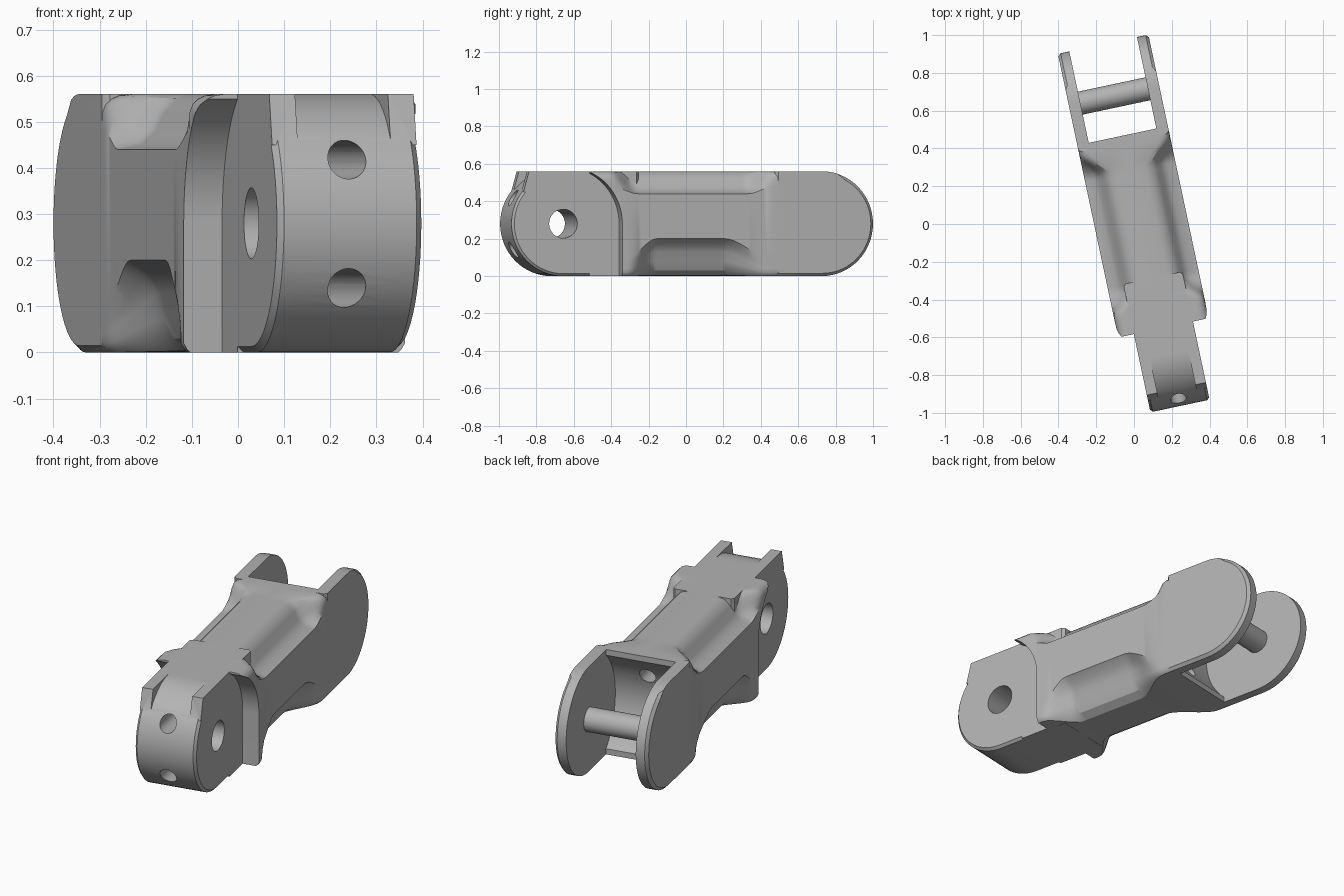
import bpy, bmesh, math
from mathutils import Matrix, Vector

if "Cube" in bpy.data.objects:
    bpy.data.objects.remove(bpy.data.objects["Cube"])

MID, R = 0.28, 0.28             # axis height and end radius
FRONT, BACK = -0.713, 0.685     # hinge axes along the length
HALF, TONGUE, GAP = 0.245, 0.16, 0.183

grey = bpy.data.materials.new("plain_grey")
grey.use_nodes = True
colour = (0.45, 0.45, 0.45, 1)
grey.diffuse_color = colour
grey.node_tree.nodes["Principled BSDF"].inputs["Base Color"].default_value = colour


def make(name, bm):
    bmesh.ops.recalc_face_normals(bm, faces=bm.faces)
    mesh = bpy.data.meshes.new(name)
    bm.to_mesh(mesh)
    bm.free()
    mesh.materials.append(grey)
    ob = bpy.data.objects.new(name, mesh)
    bpy.context.collection.objects.link(ob)
    return ob


def plate(name, profile, x0, x1, chamfer=0, sides=()):
    """Extrude a (y, z) profile across x, chamfering the given outer rims."""
    bm = bmesh.new()
    face = bm.faces.new([bm.verts.new((x0, y, z)) for y, z in profile])
    new = bmesh.ops.extrude_face_region(bm, geom=[face])["geom"]
    bmesh.ops.translate(bm, vec=(x1 - x0, 0, 0),
                        verts=[g for g in new if isinstance(g, bmesh.types.BMVert)])
    if chamfer:
        rim = [e for e in bm.edges for s in sides
               if all(abs(v.co.x - s) < 1e-5 for v in e.verts)
               and sum(v.co.z for v in e.verts) < 1.08]
        bmesh.ops.bevel(bm, geom=rim, offset=chamfer, segments=1, affect='EDGES')
    return make(name, bm)


def rod(name, radius, start, end, sides=48):
    a, b = Vector(start), Vector(end)
    turn = (b - a).to_track_quat('Z', 'Y').to_matrix().to_4x4()
    bm = bmesh.new()
    bmesh.ops.create_cone(bm, cap_ends=True, segments=sides, radius1=radius,
                          radius2=radius, depth=(b - a).length,
                          matrix=Matrix.Translation((a + b) / 2) @ turn)
    return make(name, bm)


def arc(cy, radius, a0, a1, n=32):
    return [(cy + radius * math.cos(math.radians(a0 + (a1 - a0) * i / n)),
             MID + radius * math.sin(math.radians(a0 + (a1 - a0) * i / n)))
            for i in range(n + 1)]


def combine(target, tool, operation):
    mod = target.modifiers.new("combine", 'BOOLEAN')
    mod.operation, mod.object, mod.solver = operation, tool, 'EXACT'
    bpy.context.view_layer.update()
    graph = bpy.context.evaluated_depsgraph_get()
    mesh = bpy.data.meshes.new_from_object(target.evaluated_get(graph))
    target.modifiers.clear()
    target.data = mesh
    bpy.data.objects.remove(tool)


# Half cross-sections: fluted waist and full block
waist_top = [(0, .56), (.08, .56), (.115, .55), (.145, .52), (.165, .48), (.195, .452), (.245, .44)]
full_top = [(0, .56), (.19, .56), (.21, .557), (.226, .55), (.238, .538), (.244, .52), (.245, .48)]
waist_low = [(.245, .2), (.205, .17), (.178, .13), (.165, .08), (.14, .03), (.1, .004), (0, 0)]
full_low = [(.245, .1), (.245, .06), (.245, .04), (.245, .02), (.238, .007), (.23, 0), (0, 0)]


def smooth(a, b, y):
    t = min(1, max(0, (y - a) / (b - a)))
    return t * t * (3 - 2 * t)


def mix(a, b, t):
    return [(p[0] + (q[0] - p[0]) * t, p[1] + (q[1] - p[1]) * t) for p, q in zip(a, b)]


def section(y):
    top = smooth(-.47, -.32, y) * (1 - smooth(.28, .42, y))
    low = smooth(-.38, -.22, y) * (1 - smooth(.15, .4, y))
    half = mix(full_top, waist_top, top) + mix(full_low, waist_low, low)
    return half + [(-x, z) for x, z in reversed(half[1:-1])]


# Main body lofted along its length
bm = bmesh.new()
stations = [-.57] + [-.48 + .02 * i for i in range(47)] + [.5]
rings = [[bm.verts.new((x, y, z)) for x, z in section(y)] for y in stations]
for a, b in zip(rings, rings[1:]):
    for i in range(len(a)):
        j = (i + 1) % len(a)
        bm.faces.new((a[i], a[j], b[j], b[i]))
bm.faces.new(rings[0])
bm.faces.new(rings[-1])
body = make("link_body", bm)

# Clearance notches under the shoulder hoods
notch = [(-1.2, -.1), (FRONT + .305, -.1)] + arc(FRONT, .305, 0, 68) + [(-.597, .7), (-1.2, .7)]
for s in (-1, 1):
    combine(body, plate("notch", notch, s * TONGUE, s * .4), 'DIFFERENCE')

# Front tongue with two stop rails
tongue = arc(FRONT, R, 90, 270) + [(-.3, 0), (-.3, 2 * R)]
combine(body, plate("tongue", tongue, -TONGUE, TONGUE, .013, (-TONGUE, TONGUE)), 'UNION')
rail = [(-.68, .56), (-.9, .56), (-.93, .45), (-.68, .45)]
for s in (-1, 1):
    combine(body, plate("rail", rail, s * .103, s * TONGUE), 'UNION')

# Rear fork arms
arm = [(.43, 0)] + arc(BACK, R, -90, 90) + [(.43, 2 * R)]
for s in (-1, 1):
    combine(body, plate("arm", arm, s * GAP, s * HALF, .015, (s * HALF,)), 'UNION')

# Fork pocket, hinge hole and the two lengthwise channels
pocket = [(.47, -.1), (1.2, -.1), (1.2, .7), (.47, .7)]
cutters = [
    plate("pocket", pocket, -GAP, GAP),
    rod("pocket_hollow", .33, (-GAP, BACK, MID), (GAP, BACK, MID), 64),
    rod("hinge_hole", .077, (-.3, FRONT, MID), (.3, FRONT, MID)),
    rod("channel", .042, (0, -1.2, .418), (0, .6, .418), 32),
    rod("channel", .042, (0, -1.2, .14), (0, .6, .14), 32),
]
for c in cutters:
    combine(body, c, 'DIFFERENCE')

# Hinge pin across the fork
pin = rod("hinge_pin", .062, (-.2, BACK, MID), (.2, BACK, MID))

# Smooth shading and final placement
place = Matrix.Rotation(math.radians(12), 4, 'Z') @ Matrix.Translation((.038, 0, 0))
for ob in (body, pin):
    ob.data.transform(place)
    bpy.ops.object.select_all(action='DESELECT')
    ob.select_set(True)
    bpy.context.view_layer.objects.active = ob
    bpy.ops.object.shade_smooth_by_angle(angle=math.radians(30))
